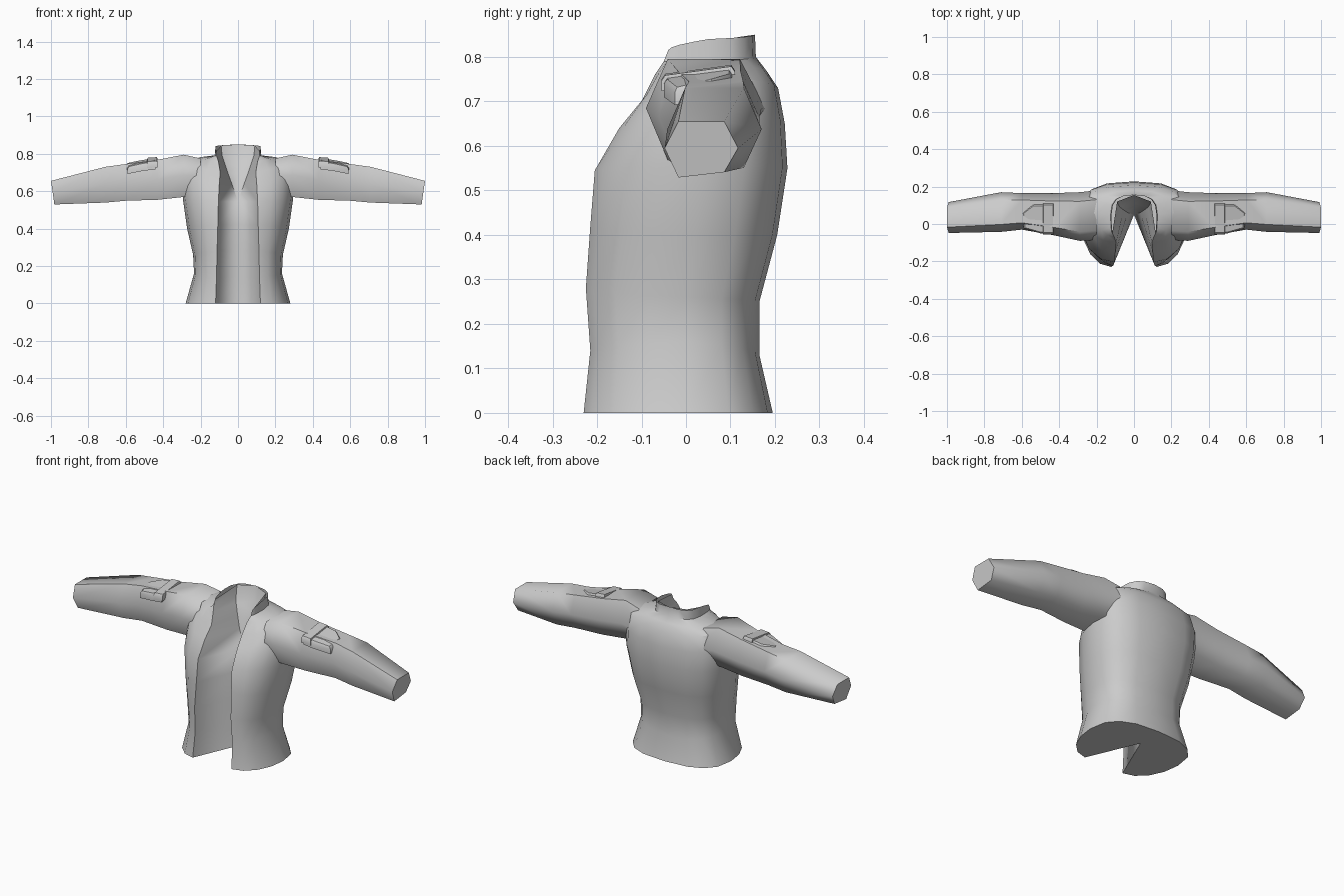
import bpy, bmesh, math

cube = bpy.data.objects.get("Cube")
if cube:
    bpy.data.objects.remove(cube, do_unlink=True)

GREY = (0.6, 0.6, 0.6, 1)
cloth = bpy.data.materials.new("light grey cloth")
cloth.use_nodes = True
cloth.diffuse_color = GREY
cloth.node_tree.nodes["Principled BSDF"].inputs["Base Color"].default_value = GREY


def finish(name, bm, angle):
    """Turn a half mesh into a mirrored, shaded object."""
    bmesh.ops.remove_doubles(bm, verts=bm.verts, dist=0.0005)
    bmesh.ops.recalc_face_normals(bm, faces=bm.faces)
    me = bpy.data.meshes.new(name)
    bm.to_mesh(me)
    bm.free()
    ob = bpy.data.objects.new(name, me)
    bpy.context.collection.objects.link(ob)
    me.materials.append(cloth)
    mirror = ob.modifiers.new("mirror", 'MIRROR')
    mirror.use_clip = True
    bpy.ops.object.select_all(action='DESELECT')
    bpy.context.view_layer.objects.active = ob
    ob.select_set(True)
    bpy.ops.object.shade_smooth_by_angle(angle=math.radians(angle))
    return ob


def loft(bm, rows, closed=False):
    """Skin a list of equally long point rows."""
    grid = [[bm.verts.new(p) for p in row] for row in rows]
    n = len(grid[0])
    for a, b in zip(grid, grid[1:]):
        for i in range(n if closed else n - 1):
            j = (i + 1) % n
            bm.faces.new((a[i], a[j], b[j], b[i]))
    return grid


# Body rows: front edge x y z, side x y z, back y z
BODY = [
    (.12, -.23, 0, .28, 0, 0, .195, 0),
    (.115, -.215, .14, .235, 0, .16, .165, .13),
    (.112, -.225, .28, .24, 0, .26, .165, .25),
    (.108, -.215, .42, .272, .02, .4, .205, .4),
    (.105, -.205, .545, .295, .04, .56, .228, .55),
    (.1, -.15, .64, .3, .05, .68, .222, .65),
    (.095, -.1, .7, .275, .05, .76, .207, .73),
    (.105, -.07, .76, .2, .06, .782, .18, .77),
    (.115, -.05, .79, .125, .05, .79, .157, .8),
    (.115, -.04, .815, .12, .05, .84, .155, .85),
]


def body_row(fx, fy, fz, sx, sy, sz, by, bz, n=4):
    pts = []
    for i in range(n):
        t = i / n
        a = t * math.pi / 2
        pts.append((fx + (sx - fx) * math.sin(a), sy + (fy - sy) * math.cos(a), fz + (sz - fz) * t))
    for i in range(n + 1):
        t = i / n
        a = t * math.pi / 2
        x = sx * max(math.cos(a), 0) ** .75 if i < n else 0
        pts.append((x, sy + (by - sy) * math.sin(a) ** .75, sz + (bz - sz) * t))
    return pts


# Outer shell of the jacket body, with a closed hem
bm = bmesh.new()
shell = loft(bm, [body_row(*r) for r in BODY])
hem_centre = bm.verts.new((0, .05, 0))
bm.faces.new([hem_centre] + shell[0])
finish("jacket_body", bm, 40)

# Folded-in front panels: front edge back to the centre, opening into lapels
INNER = [(0, .05, r[2]) for r in BODY[:5]] + [
    (.033, .06, .64), (.055, .075, .7), (.075, .09, .76), (.085, .105, .79), (.09, .12, .845)]
bm = bmesh.new()
loft(bm, [[r[:3], p] for r, p in zip(BODY, INNER)])
finish("front_facing", bm, 40)

# Neck lining between the lapels, up to the back of the collar
CENTRE = [(0, .05, .545), (0, .07, .62), (0, .09, .68), (0, .11, .73), (0, .135, .77), (0, .155, .85)]
bm = bmesh.new()
loft(bm, [[p, c] for p, c in zip(INNER[4:], CENTRE)])
finish("neck_lining", bm, 40)

# Sleeve stations: x, front y, back y, bottom z, top z, bottom x shift
SLEEVE = [
    (.2, -.085, .18, .59, .775, 0),
    (.29, -.09, .17, .575, .795, 0),
    (.43, -.06, .165, .56, .768, 0),
    (.6, -.03, .165, .555, .745, 0),
    (.71, -.042, .17, .545, .73, 0),
    (1, -.048, .117, .535, .655, -.018),
]


def sleeve_ring(x, y0, y1, z0, z1, shift):
    pts = []
    for i in range(6):
        a = i * math.pi / 3
        c, s = math.cos(a), math.sin(a) / math.sin(math.pi / 3)
        # Top face leans forward, bottom face is slightly tilted
        y = (y0 + y1) / 2 + c * (y1 - y0) / 2 * (1.25 if abs(c) < .9 else 1)
        z = (z0 + z1) / 2 + s * (z1 - z0) / 2 + (c * .012 if s < -.5 else 0)
        pts.append((x + (shift if s < -.5 else shift / 2 if abs(s) < .5 else 0), y, z))
    return pts


bm = bmesh.new()
rings = loft(bm, [sleeve_ring(*s) for s in SLEEVE], closed=True)
bm.faces.new(rings[-1])
finish("sleeves", bm, 65)


# Sleeve pockets: a pouch that follows the sleeve slope, with a raised flap
def slab(name, outline, top, thick):
    bm = bmesh.new()
    low = [(x, y, top(x, y) - thick) for x, y in outline]
    mid = [(x, y, top(x, y) - .012) for x, y in outline]
    cx = sum(p[0] for p in outline) / len(outline)
    cy = sum(p[1] for p in outline) / len(outline)
    high = [(cx + (x - cx) * .88, cy + (y - cy) * .9, top(x, y)) for x, y in outline]
    rows = loft(bm, [low, mid, high], closed=True)
    bm.faces.new(rows[0])
    bm.faces.new(rows[-1])
    finish(name, bm, 40)


def slope(x, y):
    return .782 - .2 * max(x - .47, 0) - (.02 if y < -.01 else 0)


slab("sleeve_pockets", [(.44, -.05), (.5, -.05), (.59, -.025), (.6, .06), (.54, .105), (.44, .105)],
     lambda x, y: slope(x, y) - .006, .04)
slab("pocket_flaps", [(.43, -.055), (.487, -.055), (.487, .11), (.43, .11)], slope, .035)
